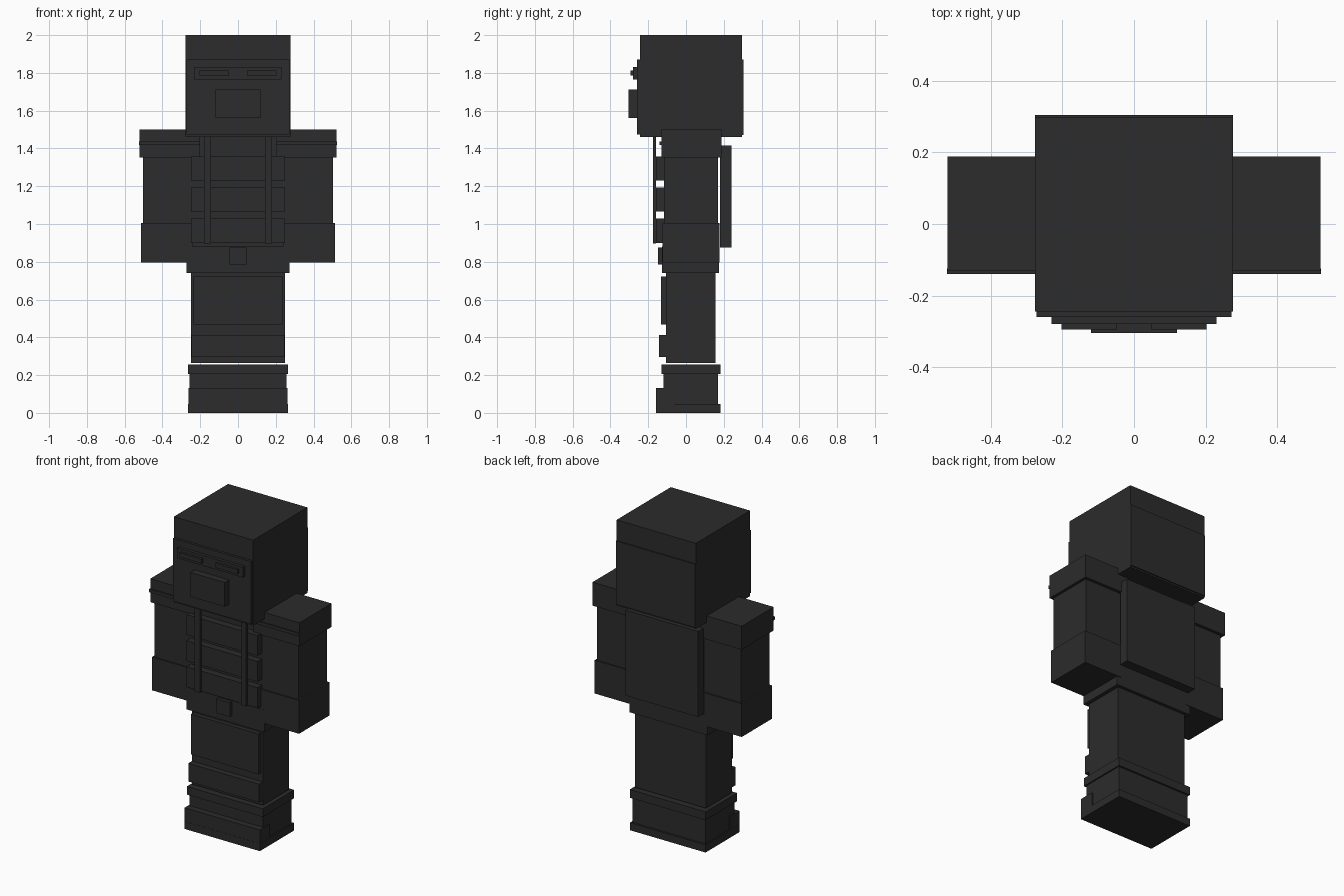
import bpy
import bmesh
from mathutils import Vector

cube = bpy.data.objects.get("Cube")
if cube:
    bpy.data.objects.remove(cube, do_unlink=True)

# One flat charcoal colour for everything
charcoal = bpy.data.materials.new("charcoal")
charcoal.use_nodes = True
COLOUR = (0.025, 0.025, 0.025, 1)
charcoal.diffuse_color = COLOUR
charcoal.node_tree.nodes["Principled BSDF"].inputs["Base Color"].default_value = COLOUR


def box(name, x, y, z):
    """Box from (min, max) ranges on each axis."""
    lo, hi = (Vector(c) for c in zip(x, y, z))
    bm = bmesh.new()
    bmesh.ops.create_cube(bm, size=1)
    for v in bm.verts:
        v.co = (lo + hi) / 2 + v.co * (hi - lo)
    mesh = bpy.data.meshes.new(name)
    bm.to_mesh(mesh)
    bm.free()
    mesh.materials.append(charcoal)
    obj = bpy.data.objects.new(name, mesh)
    bpy.context.collection.objects.link(obj)
    return obj


def centred(name, half_width, y, z):
    return box(name, (-half_width, half_width), y, z)


def pair(name, x, y, z):
    """Left box and its mirror image on the right."""
    box("left_" + name, x, y, z)
    box("right_" + name, (-x[1], -x[0]), y, z)


# Head and mask
centred("head", 0.277, (-0.244, 0.297), (1.46, 2.0))
centred("face_mask", 0.273, (-0.26, -0.24), (1.475, 1.87))
centred("head_back_panel", 0.277, (0.29, 0.304), (1.47, 1.87))
centred("visor", 0.23, (-0.28, -0.255), (1.765, 1.83))
pair("eye_slot", (0.048, 0.203), (-0.295, -0.275), (1.785, 1.812))
centred("breather", 0.12, (-0.304, -0.255), (1.56, 1.713))

# Torso, belt and backpack
centred("torso", 0.262, (-0.115, 0.165), (0.75, 1.48))
centred("belt", 0.272, (-0.126, 0.175), (0.74, 0.88))
centred("buckle", 0.046, (-0.148, -0.12), (0.785, 0.875))
centred("backpack", 0.253, (0.18, 0.24), (0.875, 1.415))

# Chest pouches and straps
for i in range(3):
    bottom = 0.9 + i * 0.165
    centred("chest_pouch_%d" % (i + 1), 0.248, (-0.16, -0.11), (bottom, bottom + 0.128))
pair("chest_strap", (0.142, 0.18), (-0.175, -0.159), (0.897, 1.475))

# Arms
pair("arm", (0.25, 0.503), (-0.117, 0.17), (0.8, 1.45))
pair("shoulder_pad", (0.2, 0.521), (-0.131, 0.189), (1.352, 1.5))
pair("shoulder_stripe", (0.2, 0.523), (-0.139, -0.125), (1.417, 1.437))
pair("glove", (0.24, 0.514), (-0.125, 0.178), (0.795, 1.005))

# Legs with thigh and knee plates
centred("legs", 0.248, (-0.105, 0.155), (0.265, 0.75))
centred("thigh_plate", 0.235, (-0.132, -0.1), (0.467, 0.722))
centred("knee_plate", 0.247, (-0.143, -0.1), (0.297, 0.412))

# Boots
centred("boot_shaft", 0.256, (-0.118, 0.17), (0.02, 0.22))
centred("boot_cuff", 0.265, (-0.131, 0.182), (0.205, 0.257))
centred("boot_toe", 0.263, (-0.158, -0.062), (0.01, 0.133))
centred("boot_sole", 0.264, (-0.159, 0.182), (0, 0.048))
